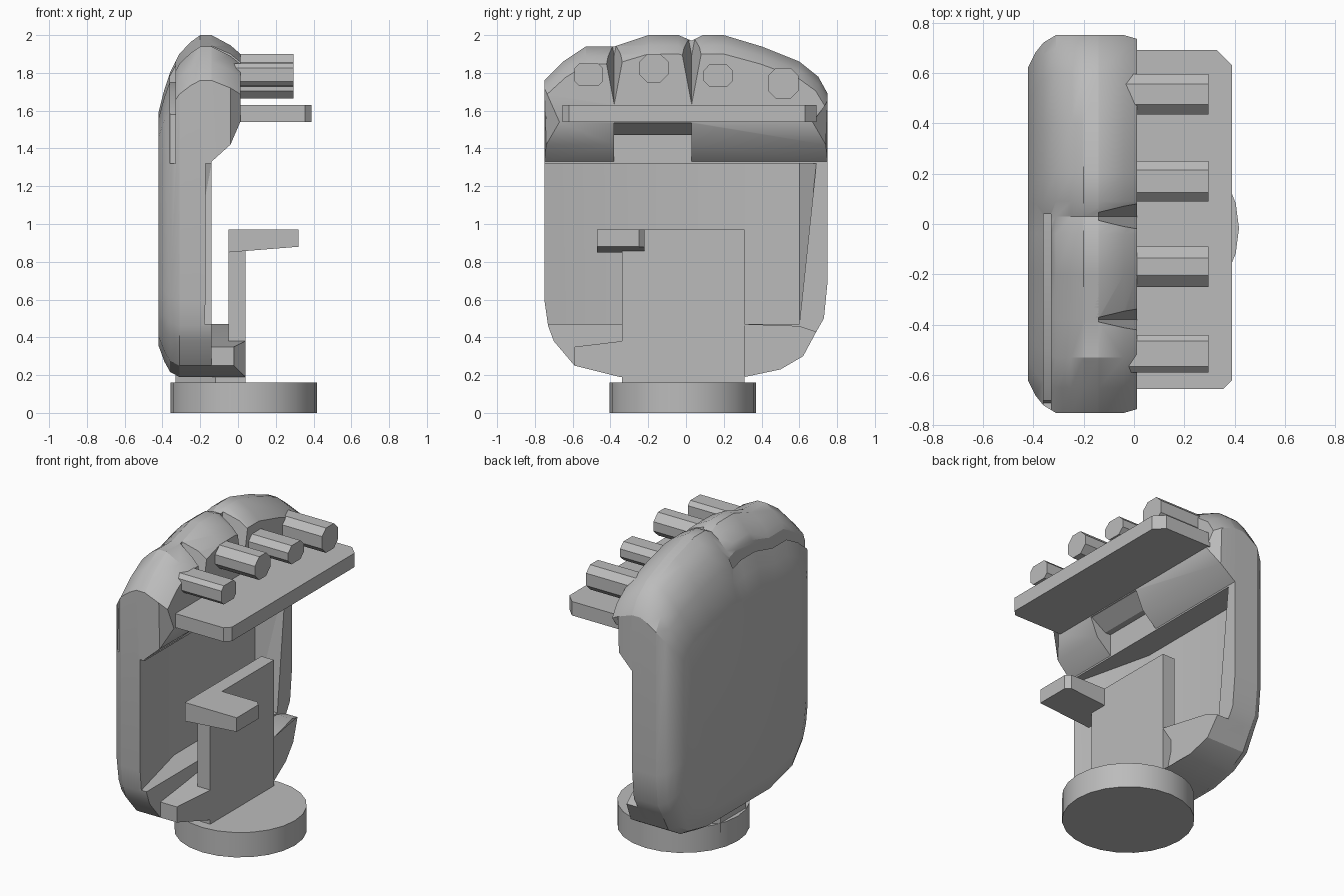
import bpy, bmesh, math
from mathutils import Vector

cube = bpy.data.objects.get("Cube")
if cube:
    bpy.data.objects.remove(cube, do_unlink=True)

grey = bpy.data.materials.new("plain_grey")
grey.use_nodes = True
COLOUR = (0.5, 0.5, 0.5, 1)
grey.diffuse_color = COLOUR
grey.node_tree.nodes["Principled BSDF"].inputs["Base Color"].default_value = COLOUR


def finish(name, bm):
    bmesh.ops.recalc_face_normals(bm, faces=bm.faces)
    mesh = bpy.data.meshes.new(name)
    bm.to_mesh(mesh)
    bm.free()
    mesh.materials.append(grey)
    obj = bpy.data.objects.new(name, mesh)
    bpy.context.scene.collection.objects.link(obj)
    return obj


def loft(name, rings):
    """Skin a list of equal-length point rings and cap both ends."""
    bm = bmesh.new()
    rows = [[bm.verts.new(p) for p in ring] for ring in rings]
    for a, b in zip(rows, rows[1:]):
        for i in range(len(a)):
            j = (i + 1) % len(a)
            bm.faces.new((a[i], a[j], b[j], b[i]))
    bm.faces.new(rows[0])
    bm.faces.new(rows[-1])
    return finish(name, bm)


def hull(name, points):
    bm = bmesh.new()
    for p in points:
        bm.verts.new(p)
    res = bmesh.ops.convex_hull(bm, input=bm.verts)
    junk = [g for g in res["geom_interior"] if isinstance(g, bmesh.types.BMVert)]
    bmesh.ops.delete(bm, geom=junk, context='VERTS')
    return finish(name, bm)


def extrude_x(name, outline, x0, x1):
    return loft(name, [[(x, y, z) for y, z in outline] for x in (x0, x1)])


def extrude_z(name, outline, z0, z1):
    return loft(name, [[(x, y, z) for x, y in outline] for z in (z0, z1)])


def cut(target, cutter):
    cutter.hide_render = True
    mod = target.modifiers.new("cut", 'BOOLEAN')
    mod.object = cutter
    mod.operation = 'DIFFERENCE'
    mod.solver = 'EXACT'
    bpy.context.view_layer.objects.active = target
    bpy.ops.object.modifier_apply(modifier=mod.name)
    bpy.data.objects.remove(cutter, do_unlink=True)


def smooth(obj):
    bpy.ops.object.select_all(action='DESELECT')
    obj.select_set(True)
    bpy.context.view_layer.objects.active = obj
    bpy.ops.object.shade_smooth_by_angle(angle=math.radians(28))


# Side outlines: upper contour and lower contour in y, z
top = [(-.75, 1.76), (-.65, 1.86), (-.53, 1.94), (-.38, 1.94), (-.2, 2), (-.04, 2),
       (.03, 1.97), (.09, 2), (.2, 2), (.4, 1.94), (.6, 1.86), (.7, 1.78), (.75, 1.69)]
bottom = [(.75, .7), (.73, .5), (.69, .43), (.62, .3), (.5, .23), (.31, .19),
          (-.35, .19), (-.59, .25), (-.7, .38), (-.73, .46), (-.75, .6)]
MID = 1.1


def body_ring(x, ky, k_low, k_top):
    return [(x, y * ky, MID + (z - MID) * (k_top if z > MID else k_low))
            for y, z in top + bottom]


# Rounded back shell
body = loft("back_shell", [body_ring(*r) for r in (
    (-.42, .83, .82, .55), (-.39, .91, .91, .68), (-.36, .96, .97, .78),
    (-.31, 1, 1, .89), (-.25, 1, 1, .96), (-.2, 1, 1, 1), (-.14, 1, 1, 1))])

# Recessed front panel with a sloping side
cut(body, hull("panel_cutter", [(x, y, z) for z, right in ((.47, .6), (1.32, .69))
    for x, y in ((-.17, -.76), (-.3, -.22), (-.3, .6), (-.14, right), (.2, right), (.2, -.76))]))

# Groove along the upper back edge
cut(body, extrude_x("groove_cutter", [(-.8, 1.32), (-.71, 1.32), (-.7, 1.58), (-.5, 1.7),
                                      (.04, 1.75), (.04, 2.1), (-.8, 2.1)], -.36, -.33))

# Overhanging head
def head_ring(x, ky, k_top, low, inset):
    upper = [(x, y * ky, MID + (z - MID) * k_top) for y, z in top]
    return upper + [(x, y, low) for y in (.75 - inset, .03, -.38, -.75 + inset)]


head = loft("head", [head_ring(-.2, 1, 1, 1.32, 0), head_ring(-.14, 1, 1, 1.33, 0),
                     head_ring(-.04, 1, .94, 1.42, .01), head_ring(.012, .98, .89, 1.54, .08)])
for y in (-.38, .03):
    cut(head, hull("notch_cutter", [(-.18, y, 1.96), (.02, y, 1.62),
                                    (.06, y - .1, 2.08), (.06, y + .1, 2.08)]))
under = [(-.3, 1.2), (.1, 1.2), (.1, 1.535), (0, 1.535), (-.1, 1.47), (-.3, 1.47)]
cut(head, loft("underside_cutter", [[(x, y, z) for x, z in under] for y in (-.38, .03)]))

# Lower lip, tapering back toward both sides
lip_outline = [(-.59, .25), (-.35, .19), (.31, .19), (.5, .23), (.62, .3), (.69, .43),
               (.6, .46), (.31, .47), (-.34, .38), (-.59, .35)]
lip = loft("lower_lip", [[(-.3, y, z) for y, z in lip_outline],
    [(.04 - .26 * max(0, abs(y + .02) - .33), y, z) for y, z in lip_outline]])

# Upright plate and its side arm
extrude_x("upright_plate", [(-.34, .2), (.31, .2), (.31, .97), (-.34, .97)], -.05, .04)
arm_plan = [(-.05, -.47), (.32, -.47), (.32, -.25), (.29, -.22), (-.05, -.22)]
hull("side_arm", [(x, y, z) for x, y in arm_plan for z in (.97, .854 + .08 * x)])

# Shelf with clipped front corners
extrude_z("shelf", [(-.05, -.655), (.355, -.655), (.39, -.62), (.39, .63),
                    (.33, .69), (-.05, .69)], 1.54, 1.63)

# Row of four pegs with clipped edges
for i, (y, z, w, h, c) in enumerate(((-.515, 1.79, .075, .06, .025), (-.17, 1.825, .08, .075, .045),
                                     (.17, 1.785, .08, .06, .035), (.515, 1.745, .08, .08, .04))):
    corners = [(w, h - c), (w - c, h), (c - w, h), (-w, h - c),
               (-w, c - h), (c - w, -h), (w - c, -h), (w, c - h)]
    extrude_x(f"peg_{i + 1}", [(y + a, z + b) for a, b in corners], -.12, .295)

# Round foot and short neck
circle = [(.03 + .387 * math.cos(math.tau * i / 24), -.017 + .387 * math.sin(math.tau * i / 24))
          for i in range(24)]
foot = extrude_z("round_foot", circle, 0, .16)
extrude_z("neck", [(-.33, -.14), (-.12, -.34), (.04, -.34), (.04, .31), (-.12, .31), (-.33, .12)], .1, .21)

for part in (body, head, lip, foot):
    smooth(part)
